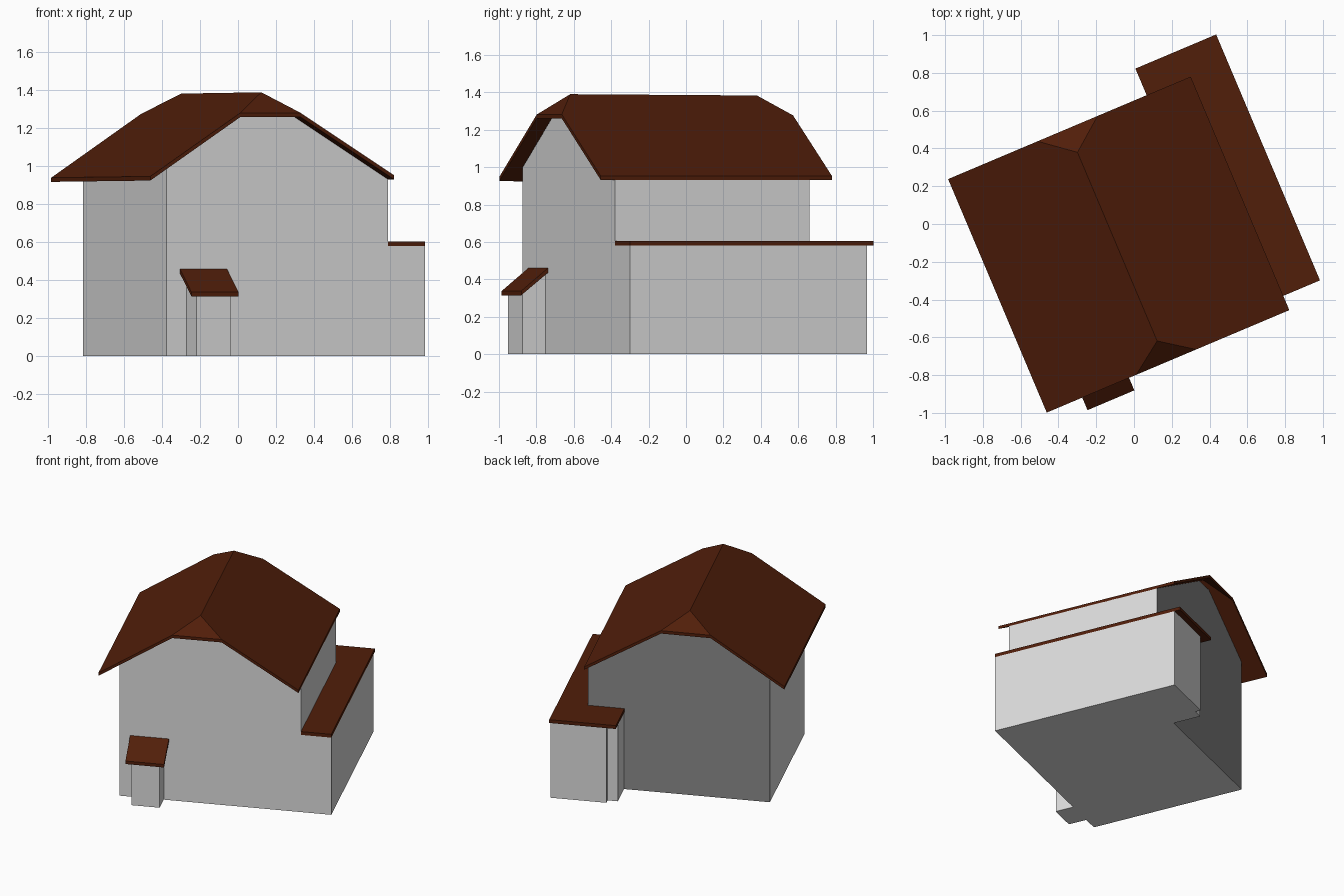
import bpy, bmesh
from math import radians
from mathutils import Vector

cube = bpy.data.objects.get("Cube")
if cube:
    bpy.data.objects.remove(cube, do_unlink=True)

TURN = radians(22.9)  # the house stands turned on its plot


def material(name, rgb):
    m = bpy.data.materials.new(name)
    m.use_nodes = True
    m.diffuse_color = (*rgb, 1)
    m.node_tree.nodes["Principled BSDF"].inputs["Base Color"].default_value = (*rgb, 1)
    return m


WALL = material("wall_light_grey", (0.71, 0.71, 0.71))
BACK_WALL = material("back_wall_dark_grey", (0.25, 0.25, 0.25))
ROOF = material("roof_brown", (0.082, 0.013, 0.003))


def solid(name, points, faces, offset, mat):
    """Build a sheet of faces and extrude it by offset into a closed solid."""
    bm = bmesh.new()
    verts = [bm.verts.new(p) for p in points]
    sheet = [bm.faces.new([verts[i] for i in f]) for f in faces]
    ext = bmesh.ops.extrude_face_region(bm, geom=sheet, use_keep_orig=True)
    moved = [g for g in ext["geom"] if isinstance(g, bmesh.types.BMVert)]
    bmesh.ops.translate(bm, verts=moved, vec=Vector(offset))
    bmesh.ops.recalc_face_normals(bm, faces=bm.faces)
    mesh = bpy.data.meshes.new(name)
    bm.to_mesh(mesh)
    bm.free()
    mesh.materials.append(mat)
    obj = bpy.data.objects.new(name, mesh)
    obj.rotation_euler.z = TURN
    bpy.context.collection.objects.link(obj)
    return obj


def prism(name, points, offset, mat):
    return solid(name, points, [range(len(points))], offset, mat)


def slab(name, outline, z0, z1, mat):
    return prism(name, [(x, y, z0) for x, y in outline], (0, 0, z1 - z0), mat)


# Main walls: gable profile swept from front to back, with a darker back face
FRONT, BACK, LEFT, RIGHT = -0.658, 0.473, -0.686, 0.58
gable = [(LEFT, 0), (RIGHT, 0), (RIGHT, 0.932), (-0.05, 1.318), (-0.2, 1.318), (LEFT, 1.0)]
walls = prism("main_walls", [(x, FRONT, z) for x, z in gable], (0, BACK - FRONT, 0), WALL)
walls.data.materials.append(BACK_WALL)
for face in walls.data.polygons:
    face.material_index = int(face.normal.y > 0.9)

# Main roof: two slopes with a clipped hip at each end
ends = []
for y, ridge_y, ridge_z, hip_z, eave_z in ((-0.74, -0.618, 1.39, 1.281, 0.947),
                                           (0.602, 0.466, 1.383, 1.276, 0.94)):
    ends += [(-0.814, y, eave_z), (-0.3, y, hip_z), (-0.128, ridge_y, ridge_z),
             (0.045, y, hip_z + 0.001), (0.58, y, 0.953)]
slopes = [(0, 1, 2, 7, 6, 5), (2, 3, 4, 9, 8, 7), (1, 3, 2), (6, 7, 8)]
solid("main_roof", ends, slopes, (0, 0, -0.022), ROOF)

# Low annex wrapping the side and back corner
SIDE = 0.791
slab("annex_walls", [(RIGHT, FRONT), (SIDE, FRONT), (SIDE, 0.715), (0.402, 0.715),
                     (0.402, 0.675), (0.33, 0.675), (0.33, BACK), (RIGHT, BACK)], 0, 0.58, WALL)
slab("annex_roof", [(RIGHT, FRONT), (SIDE, FRONT), (SIDE, 0.755),
                    (0.327, 0.755), (0.327, BACK), (RIGHT, BACK)], 0.58, 0.605, ROOF)

# Porch with a lean-to roof
porch = [(-0.791, 0), (FRONT, 0), (FRONT, 0.43), (-0.791, 0.328)]
prism("porch_walls", [(-0.572, y, z) for y, z in porch], (0.196, 0, 0), WALL)
lean_to = [(-0.812, 0.315), (FRONT, 0.435), (FRONT, 0.46), (-0.812, 0.338)]
prism("porch_roof", [(-0.61, y, z) for y, z in lean_to], (0.269, 0, 0), ROOF)
